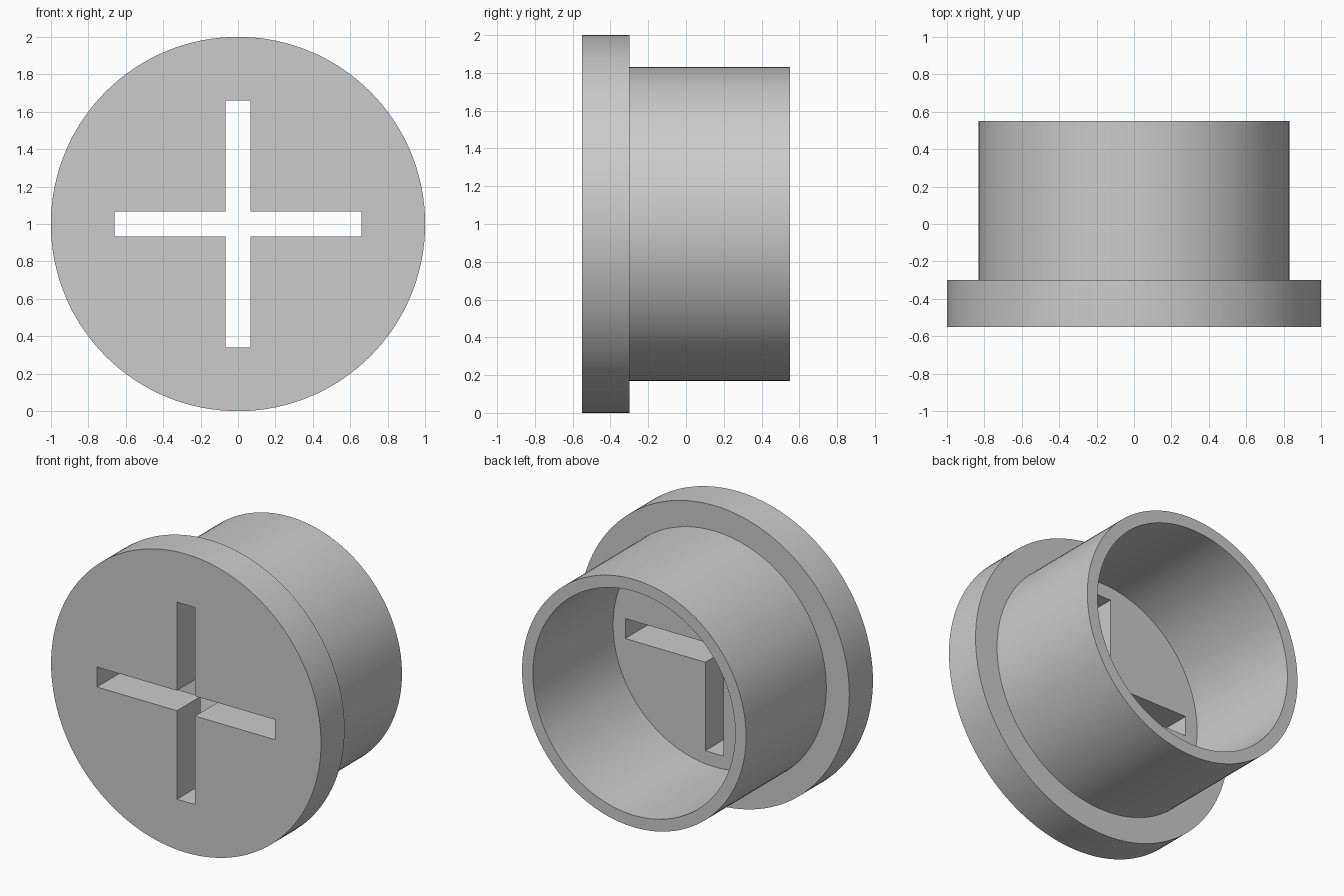
import bpy
import bmesh
from math import cos, sin, tau

if "Cube" in bpy.data.objects:
    bpy.data.objects.remove(bpy.data.objects["Cube"], do_unlink=True)

SIDES = 128
FRONT, STEP, BACK = -0.55, -0.30, 0.55
FLANGE_R, BARREL_R, BORE_R = 1.0, 0.83, 0.75
SLOT_LONG, SLOT_WIDE = 1.32, 0.134

grey = bpy.data.materials.new("light_grey")
grey.use_nodes = True
grey.diffuse_color = (0.6, 0.6, 0.6, 1)
grey.node_tree.nodes["Principled BSDF"].inputs["Base Color"].default_value = grey.diffuse_color


def lathe(name, profile):
    """Revolve (radius, y) points about the y axis and cap both ends."""
    bm = bmesh.new()
    rings = [[bm.verts.new((r * cos(tau * i / SIDES), y, 1 + r * sin(tau * i / SIDES)))
              for i in range(SIDES)] for r, y in profile]
    for a, b in zip(rings, rings[1:]):
        for i in range(SIDES):
            j = (i + 1) % SIDES
            bm.faces.new((a[i], a[j], b[j], b[i]))
    bm.faces.new(rings[0])
    bm.faces.new(rings[-1])
    bmesh.ops.recalc_face_normals(bm, faces=bm.faces)
    mesh = bpy.data.meshes.new(name)
    bm.to_mesh(mesh)
    bm.free()
    mesh.materials.append(grey)
    obj = bpy.data.objects.new(name, mesh)
    bpy.context.collection.objects.link(obj)
    return obj


# Flanged cap with a hollow barrel open at the back
cap = lathe("flanged_cap", [(FLANGE_R, FRONT), (FLANGE_R, STEP), (BARREL_R, STEP),
                            (BARREL_R, BACK), (BORE_R, BACK), (BORE_R, STEP)])
bpy.context.view_layer.objects.active = cap

# Cross-shaped slot through the flange, one bar at a time
for name, w, h in (("horizontal_slot", SLOT_LONG, SLOT_WIDE),
                   ("vertical_slot", SLOT_WIDE, SLOT_LONG)):
    bpy.ops.mesh.primitive_cube_add(size=1, location=(0, (FRONT + STEP) / 2, 1))
    cutter = bpy.context.object
    cutter.name = name + "_cutter"
    cutter.scale = (w, 0.5, h)
    cutter.hide_render = True
    cutter.data.materials.append(grey)
    cut = cap.modifiers.new(name, "BOOLEAN")
    cut.operation = "DIFFERENCE"
    cut.solver = "EXACT"
    cut.object = cutter
    bpy.context.view_layer.objects.active = cap
    bpy.ops.object.modifier_apply(modifier=cut.name)
    bpy.data.objects.remove(cutter, do_unlink=True)

# Smooth round walls, crisp rims and slot edges
bpy.ops.object.select_all(action="DESELECT")
cap.select_set(True)
bpy.context.view_layer.objects.active = cap
bpy.ops.object.shade_smooth_by_angle(angle=0.5)
